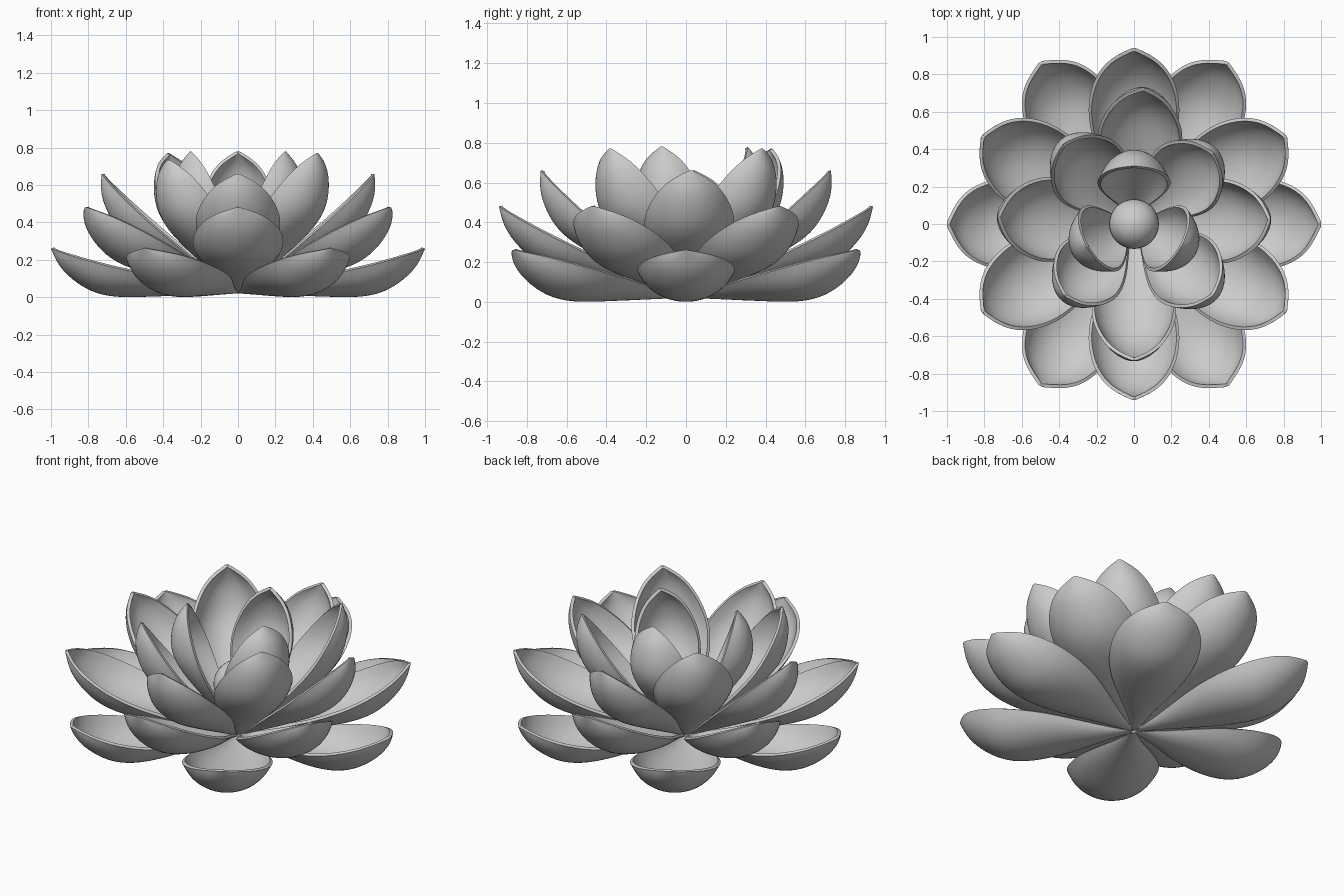
import bpy
from math import sin, cos, radians
from mathutils import Vector

if "Cube" in bpy.data.objects:
    bpy.data.objects.remove(bpy.data.objects["Cube"])

grey = bpy.data.materials.new("pale grey")
grey.use_nodes = True
grey.diffuse_color = (0.6, 0.6, 0.6, 1)
grey.node_tree.nodes["Principled BSDF"].inputs["Base Color"].default_value = (0.6, 0.6, 0.6, 1)

# Petal stations: position along the length, relative half width, depth of the belly
STATIONS = [(0, .06, 0), (.15, .3, .037), (.3, .64, .075), (.45, .91, .112), (.6, 1.03, .148),
            (.73, 1.02, .154), (.85, .86, .118), (.94, .56, .07), (1, .05, 0)]
COLUMNS = 8
ARC = radians(72)


def petal_mesh(name, tip_r, tip_z, half_width, belly, taper):
    """A cupped petal lying along +x, with its rim near the line from base to tip."""
    base = Vector((.02, 0, .02))
    chord = Vector((tip_r, 0, tip_z)) - base
    down = Vector((chord.z, 0, -chord.x)).normalized()
    verts, faces = [], []
    for t, width, depth in STATIONS:
        half = half_width * width * (1 - taper * max(0, t - .6))
        for j in range(COLUMNS + 1):
            a = ARC * (2 * j / COLUMNS - 1)
            cup = (cos(a) - cos(ARC)) / (1 - cos(ARC))
            sink = depth * belly * (.1 + .9 * cup)
            side = Vector((0, half * sin(a) / sin(ARC), 0))
            verts.append(base + chord * t + down * sink + side)
    n = COLUMNS + 1
    for i in range(len(STATIONS) - 1):
        for j in range(COLUMNS):
            k = i * n + j
            faces.append((k, k + 1, k + n + 1, k + n))
    rough = bpy.data.meshes.new(name + "_rough")
    rough.from_pydata(verts, [], faces)
    rough.materials.append(grey)

    # Smooth the sheet, thicken it inwards, and keep the result as one shared mesh
    temp = bpy.data.objects.new(name + "_temp", rough)
    bpy.context.collection.objects.link(temp)
    sub = temp.modifiers.new("smooth", 'SUBSURF')
    sub.levels = 2
    sub.boundary_smooth = 'PRESERVE_CORNERS'
    shell = temp.modifiers.new("thickness", 'SOLIDIFY')
    shell.thickness = .018
    shell.offset = -1
    graph = bpy.context.evaluated_depsgraph_get()
    mesh = bpy.data.meshes.new_from_object(temp.evaluated_get(graph))
    mesh.name = name
    bpy.data.objects.remove(temp)
    bpy.data.meshes.remove(rough)
    mesh.shade_smooth()
    mesh.set_sharp_from_angle(angle=radians(40))
    return mesh


# Rings of petals: name, directions, shift in y, then
# tip radius, tip height, half width, belly and tip taper
RINGS = [
    ("lowest_petal", range(0, 360, 60), 0, (1.0, .26, .24, 1.18, 0)),
    ("low_petal", range(30, 360, 60), 0, (.94, .48, .24, 1.12, .2)),
    ("middle_petal", (2, 86, 177, 270), 0, (.73, .66, .227, 1.1, .6)),
    ("high_petal", (42, 131, 318), 0, (.57, .77, .217, 1.17, .6)),
    ("short_high_petal", (226,), 0, (.535, .735, .205, 1.12, .6)),
    ("inner_petal", (90, 209, 331), .02, (.29, .78, .195, 1.15, .5)),
]
for name, directions, shift, shape in RINGS:
    mesh = petal_mesh(name, *shape)
    for i, angle in enumerate(directions, 1):
        petal = bpy.data.objects.new(f"{name}_{i}", mesh)
        petal.rotation_euler.z = radians(angle)
        petal.location.y = shift
        bpy.context.collection.objects.link(petal)

# Round heart of the flower
bpy.ops.mesh.primitive_uv_sphere_add(segments=32, ring_count=16, radius=.133, location=(0, 0, .32))
heart = bpy.context.object
heart.name = "flower_heart"
heart.data.materials.append(grey)
bpy.ops.object.shade_smooth()
